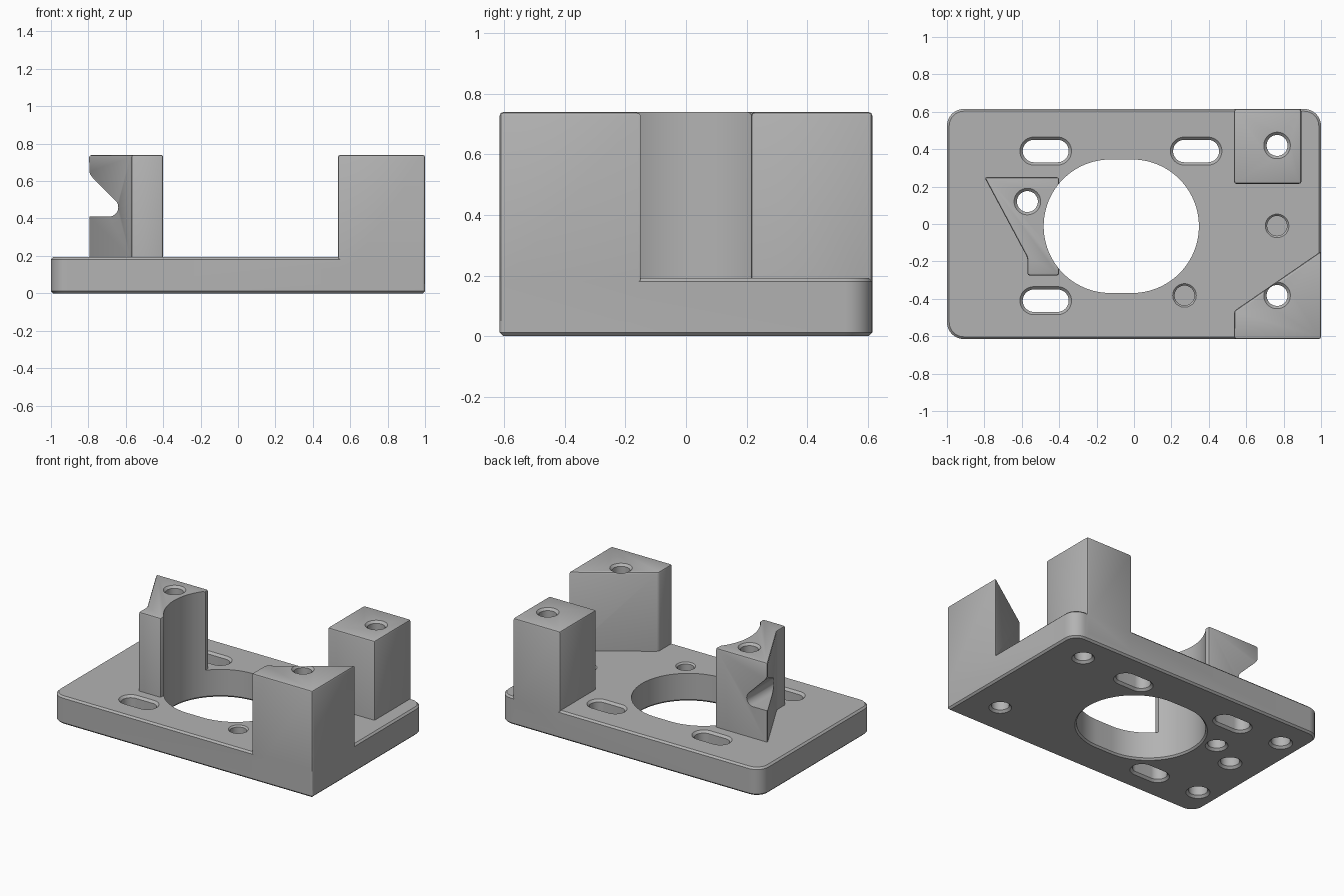
import bpy, bmesh, math
from mathutils import Vector

cube = bpy.data.objects.get("Cube")
if cube:
    bpy.data.objects.remove(cube, do_unlink=True)

TOP, PLATE, EDGE = 0.74, 0.193, 0.012

grey = bpy.data.materials.new("machined_grey")
grey.use_nodes = True
grey.diffuse_color = (0.45, 0.45, 0.45, 1)
grey.node_tree.nodes["Principled BSDF"].inputs["Base Color"].default_value = (0.45, 0.45, 0.45, 1)


def finish(name, bm):
    bmesh.ops.recalc_face_normals(bm, faces=bm.faces)
    mesh = bpy.data.meshes.new(name)
    bm.to_mesh(mesh)
    bm.free()
    obj = bpy.data.objects.new(name, mesh)
    bpy.context.collection.objects.link(obj)
    mesh.materials.append(grey)
    return obj


def loft(name, rings):
    """Closed solid through a stack of equal-length rings of 3D points."""
    bm = bmesh.new()
    loops = [[bm.verts.new(p) for p in ring] for ring in rings]
    n = len(loops[0])
    for a, b in zip(loops, loops[1:]):
        for i in range(n):
            j = (i + 1) % n
            bm.faces.new((a[i], a[j], b[j], b[i]))
    bm.faces.new(loops[0][::-1])
    bm.faces.new(loops[-1])
    return finish(name, bm)


def slot(name, x, y, r, half, levels, steps=24):
    """Round or oblong cutter; levels are (z, extra radius)."""
    rings = []
    for z, grow in levels:
        ring = []
        for side, start in ((1, -math.pi / 2), (-1, math.pi / 2)):
            for i in range(steps + 1):
                if half == 0 and i == steps:
                    continue
                a = start + math.pi * i / steps
                ring.append((x + side * half + (r + grow) * math.cos(a),
                             y + (r + grow) * math.sin(a), z))
        rings.append(ring)
    return loft(name, rings)


def through(top):
    c = 0.015
    return [(-c, 2 * c), (c, 0), (top - c, 0), (top + c, 2 * c)]


def post(name, outline, base):
    """Upright block with softened edges everywhere but its base."""
    obj = loft(name, [[(x, y, z) for x, y in outline] for z in (base, TOP)])
    bm = bmesh.new()
    bm.from_mesh(obj.data)
    edges = [e for e in bm.edges if max(v.co.z for v in e.verts) > base + 0.1]
    bmesh.ops.bevel(bm, geom=edges, offset=EDGE, segments=2, profile=0.5, affect='EDGES')
    bm.to_mesh(obj.data)
    bm.free()
    return obj


def combine(target, other, operation):
    mod = target.modifiers.new(operation.lower(), 'BOOLEAN')
    mod.operation, mod.solver, mod.object = operation, 'EXACT', other
    bpy.context.view_layer.objects.active = target
    bpy.ops.object.modifier_apply(modifier=mod.name)
    bpy.data.objects.remove(other, do_unlink=True)


# Base plate: three rounded corners, one nearly square
rings = []
for z, inset in ((0, EDGE), (EDGE, 0), (PLATE - EDGE, 0), (PLATE, EDGE)):
    ring = []
    for k, (sx, sy, r) in enumerate(((1, 1, 0.09), (-1, 1, 0.09), (-1, -1, 0.09), (1, -1, 0.014))):
        for i in range(9):
            a = math.pi / 2 * (k + i / 8)
            ring.append((sx * (1 - r) + (r - inset) * math.cos(a),
                         sy * (0.615 - r) + (r - inset) * math.sin(a), z))
    rings.append(ring)
body = loft("mounting_bracket", rings)

# Three standing posts
for name, outline, base in (
    ("back_post", [(0.535, 0.215), (0.895, 0.215), (0.895, 0.615), (0.535, 0.615)], 0.05),
    ("front_post", [(0.535, -0.615), (1, -0.615), (1, -0.145), (0.535, -0.465)], 0.05),
    ("side_post", [(-0.8, 0.25), (-0.57, -0.18), (-0.57, -0.275), (-0.4, -0.275), (-0.4, 0.25)], 0.08),
):
    combine(body, post(name, outline, base), 'UNION')

# Large centre opening, also hollowing the side post
combine(body, slot("centre_opening", -0.068, -0.012, 0.357, 0.058,
                   [(-0.01, 0.02), (EDGE, 0), (1, 0)], 48), 'DIFFERENCE')

# Oblong slots through the plate
for x, y in ((-0.472, 0.39), (0.332, 0.39), (-0.472, -0.41)):
    combine(body, slot("plate_slot", x, y, 0.06, 0.063, through(PLATE)), 'DIFFERENCE')

# Round holes through the posts
for x, y in ((-0.57, 0.12), (0.765, 0.42), (0.765, -0.382)):
    combine(body, slot("post_hole", x, y, 0.056, 0, through(TOP)), 'DIFFERENCE')

# Blind holes from above and from below
for x, y in ((0.765, -0.01), (0.27, -0.382)):
    combine(body, slot("upper_blind_hole", x, y, 0.053, 0,
                       [(0.05, 0), (PLATE - 0.01, 0), (PLATE + 0.01, 0.02)]), 'DIFFERENCE')
for x, y in ((-0.855, 0.4), (-0.855, -0.4), (-0.775, 0.005)):
    combine(body, slot("lower_blind_hole", x, y, 0.06, 0,
                       [(-0.015, 0.03), (0.015, 0), (0.14, 0)]), 'DIFFERENCE')

# Hooked notch across the side post
profile = [(-0.85, 0.41)]
for i in range(13):
    a = math.radians(-90 + 135 * i / 12)
    profile.append((-0.69 + 0.05 * math.cos(a), 0.46 + 0.05 * math.sin(a)))
profile += [(-0.775, 0.615), (-0.79, 0.635), (-0.8, 0.67), (-0.85, 0.67)]
combine(body, loft("side_notch", [[(x, y, z) for x, z in profile] for y in (-0.4, 0.4)]), 'DIFFERENCE')

# Smooth round walls, crisp edges
bpy.ops.object.select_all(action='DESELECT')
body.select_set(True)
bpy.context.view_layer.objects.active = body
bpy.ops.object.shade_smooth_by_angle(angle=math.radians(30))
